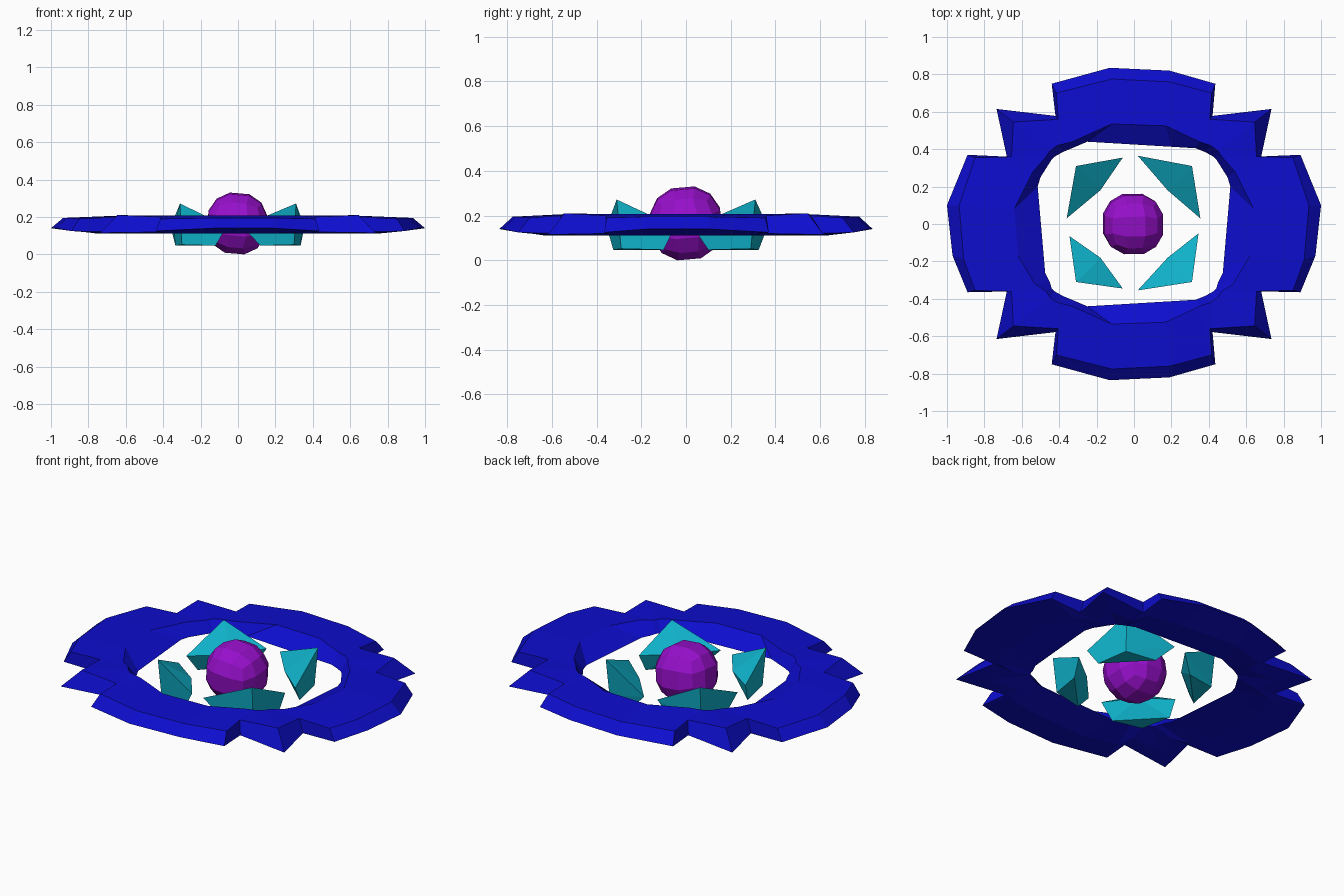
import bpy, bmesh, math
from mathutils import Vector, Matrix

cube = bpy.data.objects.get("Cube")
if cube:
    bpy.data.objects.remove(cube, do_unlink=True)


def material(name, rgb):
    m = bpy.data.materials.new(name)
    m.use_nodes = True
    m.diffuse_color = (*rgb, 1)
    bsdf = m.node_tree.nodes["Principled BSDF"]
    bsdf.inputs["Base Color"].default_value = (*rgb, 1)
    bsdf.inputs["Roughness"].default_value = 0.7
    return m


BLUE = material("deep blue", (0.004, 0.004, 0.62))
TEAL = material("teal", (0.005, 0.45, 0.60))
PURPLE = material("purple", (0.31, 0.005, 0.60))


def finish(bm, name, mat):
    bmesh.ops.recalc_face_normals(bm, faces=bm.faces[:])
    me = bpy.data.meshes.new(name)
    bm.to_mesh(me)
    bm.free()
    me.materials.append(mat)
    ob = bpy.data.objects.new(name, me)
    bpy.context.collection.objects.link(ob)
    return ob


# Each ring station: outer rim, outer crest, inner crest, inner rim (xy), rim height, crest height
side_arc = [
    ((.89, -.365), (.85, -.355), (.53, -.32), (.45, -.31), .125, .19),
    ((.97, -.17), (.91, -.19), (.62, -.17), (.475, -.26), .14, .195),
    ((1.0, .10), (.935, .10), (.64, .08), (.515, .20), .14, .195),
    ((.89, .37), (.85, .355), (.54, .28), (.50, .25), .125, .19),
]
corner = [
    ((.68, .36), (.655, .36), (.47, .36), (.44, .345), .12, .20),
    ((.735, .615), (.645, .545), (.45, .39), (.425, .36), .115, .21),
    ((.42, .578), (.405, .56), (.41, .42), (.38, .385), .12, .20),
]
end_arc = [
    ((.435, .75), (.415, .70), (.35, .44), (.33, .405), .125, .19),
    ((.19, .82), (.19, .76), (.17, .525), (.20, .413), .14, .195),
    ((-.13, .835), (-.12, .775), (-.12, .535), (-.25, .44), .14, .195),
    ((-.44, .75), (-.415, .70), (-.33, .44), (-.32, .41), .125, .19),
]


def flip(part, sx, sy):
    out = [[(x * sx, y * sy) for x, y in s[:4]] + list(s[4:]) for s in part]
    return out[::-1] if sx * sy < 0 else out


stations = (side_arc + corner + end_arc + flip(corner, -1, 1) + flip(side_arc, -1, 1)
            + flip(corner, -1, -1) + flip(end_arc, 1, -1) + flip(corner, 1, -1))

# Ring: loft the five-point section around the stations
bm = bmesh.new()
loops = []
for o, co, ci, i, rim, crest in stations:
    belly = ((o[0] + i[0]) / 2, (o[1] + i[1]) / 2)
    pts = [(*o, rim), (*co, crest), (*ci, .207), (*i, .14), (*belly, .112)]
    loops.append([bm.verts.new(p) for p in pts])
for a, b in zip(loops, loops[1:] + loops[:1]):
    for k in range(5):
        n = (k + 1) % 5
        bm.faces.new((a[k], b[k], b[n], a[n]))
finish(bm, "outer_ring", BLUE)


# Shards: convex wedges leaning outward, one per diagonal
def shard(name, sx, sy, tip_a, tip_b):
    bm = bmesh.new()
    pts = [(.31, .31, .272), (*tip_a, .15), (*tip_b, .15), (.18, .18, .147),
           (.12, .325, .047), (.335, .10, .047), (.30, .29, .052)]
    for x, y, z in pts:
        bm.verts.new((x * sx, y * sy, z))
    bmesh.ops.convex_hull(bm, input=bm.verts[:])
    bmesh.ops.dissolve_limit(bm, angle_limit=math.radians(3),
                             verts=bm.verts[:], edges=bm.edges[:])
    finish(bm, name, TEAL)


shard("back_left_shard", 1, 1, (.02, .365), (.355, .03))
shard("back_right_shard", -1, 1, (.06, .355), (.36, .03))
shard("front_left_shard", 1, -1, (.02, .355), (.345, .05))
shard("front_right_shard", -1, -1, (.06, .345), (.345, .065))

# Core: faceted ball made from a subdivided cube
bm = bmesh.new()
bmesh.ops.create_cube(bm, size=2)
bmesh.ops.subdivide_edges(bm, edges=bm.edges[:], cuts=2, use_grid_fill=True)
tilt = Matrix.Rotation(math.radians(5), 3, 'X') @ Matrix.Rotation(math.radians(5), 3, 'Y')
for v in bm.verts:
    v.co = tilt @ (v.co.normalized() * .174)
low = min(v.co.z for v in bm.verts)
bmesh.ops.translate(bm, verts=bm.verts[:], vec=Vector((-.005, 0, -low)))
finish(bm, "core_ball", PURPLE)
